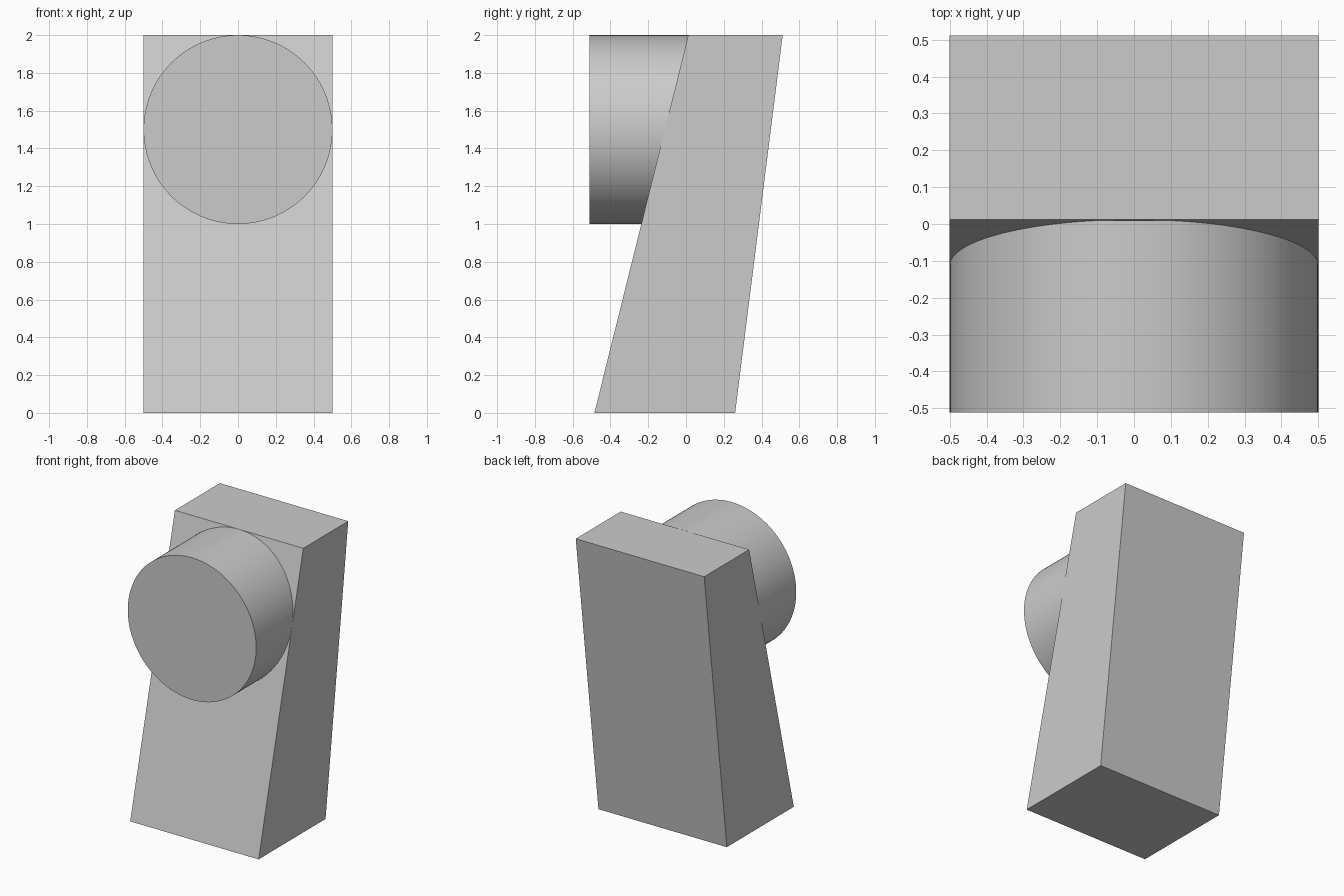
import bpy, bmesh, math
from mathutils import Matrix

cube = bpy.data.objects.get("Cube")
if cube:
    bpy.data.objects.remove(cube, do_unlink=True)

grey = bpy.data.materials.new("light_grey")
grey.use_nodes = True
grey.diffuse_color = (0.6, 0.6, 0.6, 1)
grey.node_tree.nodes["Principled BSDF"].inputs["Base Color"].default_value = grey.diffuse_color


def add_part(name, bm):
    bmesh.ops.recalc_face_normals(bm, faces=bm.faces)
    mesh = bpy.data.meshes.new(name)
    bm.to_mesh(mesh)
    bm.free()
    mesh.materials.append(grey)
    obj = bpy.data.objects.new(name, mesh)
    bpy.context.collection.objects.link(obj)
    return obj


# Leaning, tapered block: side profile (y, z) extruded across x
HALF_WIDTH = 0.5
profile = [(-0.485, 0), (0.26, 0), (0.512, 2), (0.012, 2)]
bm = bmesh.new()
side = bm.faces.new([bm.verts.new((-HALF_WIDTH, y, z)) for y, z in profile])
extruded = bmesh.ops.extrude_face_region(bm, geom=[side])["geom"]
bmesh.ops.translate(bm, vec=(2 * HALF_WIDTH, 0, 0),
                    verts=[v for v in extruded if isinstance(v, bmesh.types.BMVert)])
add_part("leaning_block", bm)

# Round boss, running level from its front disc into the sloping face
front, back = -0.512, 0.01
bm = bmesh.new()
placement = Matrix.Translation((0, (front + back) / 2, 1.5)) @ Matrix.Rotation(math.pi / 2, 4, "X")
bmesh.ops.create_cone(bm, cap_ends=True, segments=128, radius1=HALF_WIDTH,
                      radius2=HALF_WIDTH, depth=back - front, matrix=placement)
boss = add_part("round_boss", bm)

# Smooth wall with a crisp rim
bpy.ops.object.select_all(action="DESELECT")
boss.select_set(True)
bpy.context.view_layer.objects.active = boss
bpy.ops.object.shade_smooth_by_angle(angle=math.radians(30))
